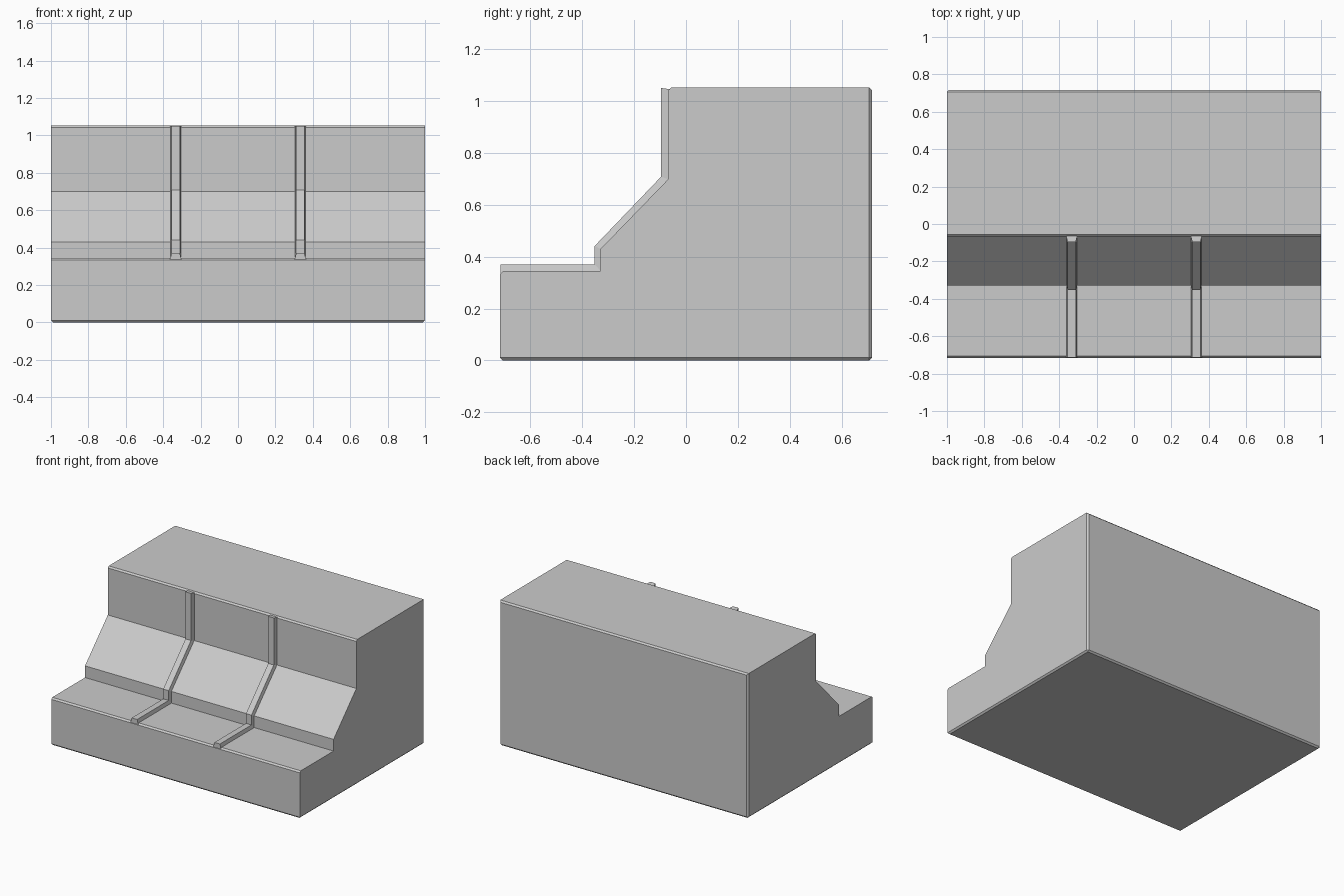
import bpy, bmesh

if "Cube" in bpy.data.objects:
    bpy.data.objects.remove(bpy.data.objects["Cube"])


def new_object(name, bm):
    bmesh.ops.recalc_face_normals(bm, faces=bm.faces[:])
    mesh = bpy.data.meshes.new(name)
    bm.to_mesh(mesh)
    bm.free()
    obj = bpy.data.objects.new(name, mesh)
    bpy.context.collection.objects.link(obj)
    return obj


# Stepped cabinet body: side profile (y, z) extruded along x
BACK, LIP = 0.717, -0.717
profile = [(LIP, 0), (BACK, 0), (BACK, 1.053), (-0.068, 1.053), (-0.068, 0.70),
           (-0.33, 0.43), (-0.33, 0.345), (LIP, 0.345)]
bm = bmesh.new()
side = bm.faces.new([bm.verts.new((-1, y, z)) for y, z in profile])
ext = bmesh.ops.extrude_face_region(bm, geom=[side])
moved = [v for v in ext["geom"] if isinstance(v, bmesh.types.BMVert)]
bmesh.ops.translate(bm, verts=moved, vec=(2, 0, 0))


# Narrow chamfers around the base, the back and the long front lips
def chamfered(edge):
    a, b = (v.co for v in edge.verts)
    base = max(a.z, b.z) < 0.01
    back = min(a.y, b.y) > BACK - 0.01
    along_x = abs(a.x - b.x) > 1
    lip = along_x and (a.z > 1 or (a.y < -0.7 and a.z > 0.3))
    return base or back or lip


bmesh.ops.bevel(bm, geom=[e for e in bm.edges if chamfered(e)],
                offset=0.011, segments=1, affect='EDGES')
new_object("cabinet_body", bm)


# Divider ribs: a tapered cross-section following the stepped front
inner = [(-0.715, 0.335), (-0.32, 0.335), (-0.32, 0.425), (-0.058, 0.695), (-0.058, 1.046)]
outer = [(-0.715, 0.371), (-0.352, 0.371), (-0.352, 0.442), (-0.096, 0.709), (-0.096, 1.051)]


def divider_rib(name, x):
    bm = bmesh.new()
    rings = []
    for (yi, zi), (yo, zo) in zip(inner, outer):
        section = [(-0.031, yi, zi), (-0.022, yo, zo), (0.022, yo, zo), (0.031, yi, zi)]
        rings.append([bm.verts.new((x + dx, y, z)) for dx, y, z in section])
    for r, s in zip(rings, rings[1:]):
        for i in range(4):
            j = (i + 1) % 4
            bm.faces.new((r[i], r[j], s[j], s[i]))
    bm.faces.new(rings[0])
    bm.faces.new(rings[-1])
    new_object(name, bm)


for label, x in (("left", -0.333), ("right", 0.333)):
    divider_rib(f"divider_rib_{label}", x)
